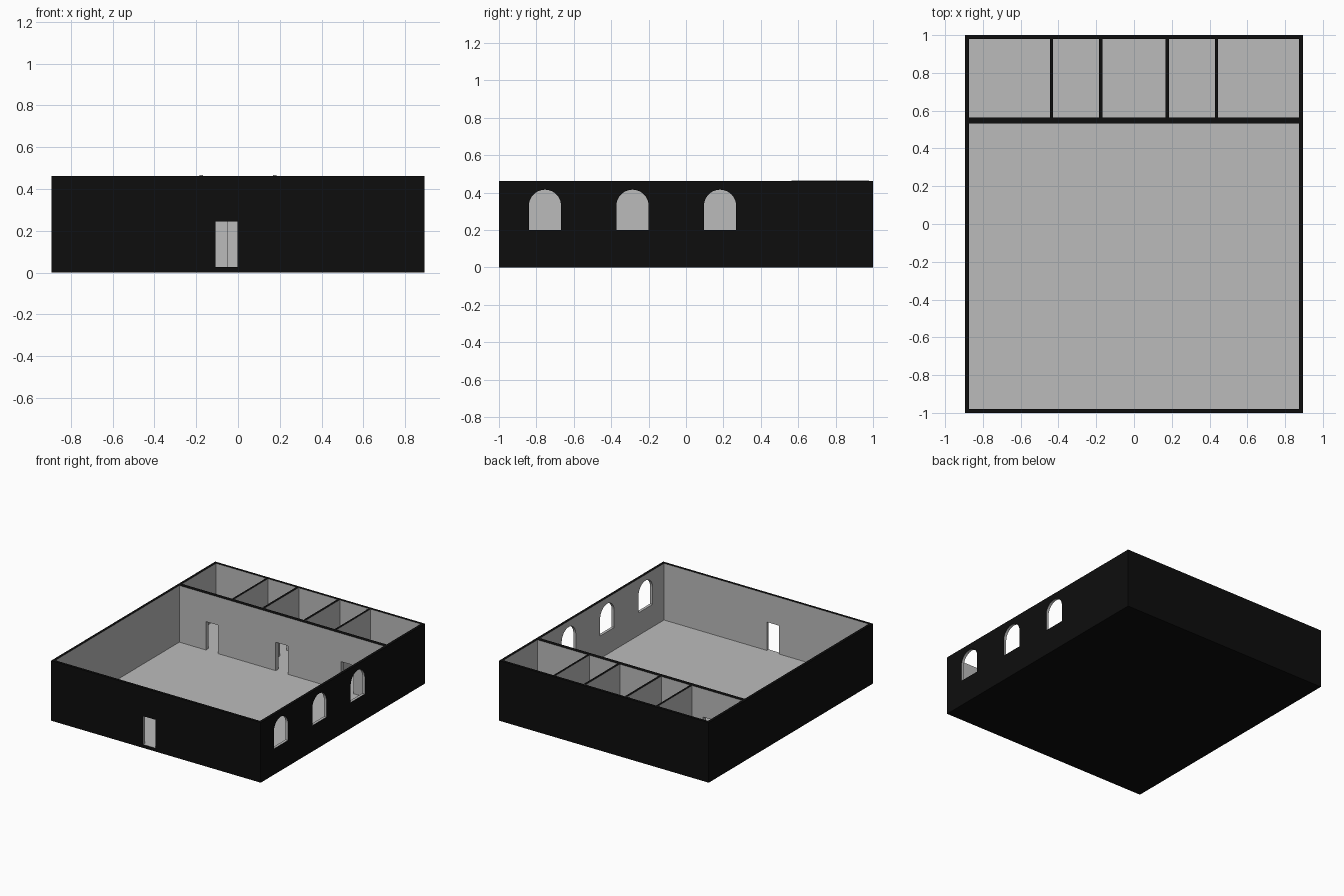
import bpy, bmesh, math

if "Cube" in bpy.data.objects:
    bpy.data.objects.remove(bpy.data.objects["Cube"])

W, H, T, FLOOR = 0.894, 0.463, 0.021, 0.026   # half width, height, wall thickness, floor level
DOOR_W, DOOR_TOP = 0.105, 0.245

black = bpy.data.materials.new("black_outside")
black.diffuse_color = (0.004, 0.004, 0.004, 1)
black.use_nodes = True
black.node_tree.nodes["Principled BSDF"].inputs["Base Color"].default_value = black.diffuse_color
grey = bpy.data.materials.new("grey_inside")
grey.diffuse_color = (0.5, 0.5, 0.5, 1)
grey.use_nodes = True
grey.node_tree.nodes["Principled BSDF"].inputs["Base Color"].default_value = grey.diffuse_color


def box(name, x0, x1, y0, y1, z0, z1):
    bm = bmesh.new()
    bmesh.ops.create_cube(bm, size=1)
    for v in bm.verts:
        v.co = ((x0, x1)[v.co.x > 0], (y0, y1)[v.co.y > 0], (z0, z1)[v.co.z > 0])
    return finish(bm, name)


def finish(bm, name):
    bmesh.ops.recalc_face_normals(bm, faces=bm.faces)
    me = bpy.data.meshes.new(name)
    bm.to_mesh(me)
    bm.free()
    ob = bpy.data.objects.new(name, me)
    bpy.context.collection.objects.link(ob)
    return ob


def arch_cutter(y, half, z0, spring):
    # arched prism running through the right wall
    pts = [(y - half, z0), (y + half, z0)]
    pts += [(y + half * math.cos(math.pi * i / 20), spring + half * math.sin(math.pi * i / 20))
            for i in range(21)]
    bm = bmesh.new()
    face = bm.faces.new([bm.verts.new((W - 0.1, a, b)) for a, b in pts])
    ext = bmesh.ops.extrude_face_region(bm, geom=[face])
    for v in ext["geom"]:
        if isinstance(v, bmesh.types.BMVert):
            v.co.x += 0.2
    return finish(bm, "window_cutter")


def door_y(x, y):
    return box("door_cutter", x - DOOR_W / 2, x + DOOR_W / 2, y - 0.06, y + 0.06, FLOOR, DOOR_TOP)


def door_x(x, y):
    return box("door_cutter", x - 0.06, x + 0.06, y - DOOR_W / 2, y + DOOR_W / 2, FLOOR, DOOR_TOP)


def carve(ob, cutters):
    for c in cutters:
        c.hide_render = True
        m = ob.modifiers.new("cut", "BOOLEAN")
        m.operation, m.solver, m.object = "DIFFERENCE", "EXACT", c
    dg = bpy.context.evaluated_depsgraph_get()
    me = bpy.data.meshes.new_from_object(ob.evaluated_get(dg))
    ob.modifiers.clear()
    ob.data = me
    for c in cutters:
        bpy.data.objects.remove(c)
    # black on the outside and wall tops, grey inside
    me.materials.clear()
    me.materials.append(black)
    me.materials.append(grey)
    for p in me.polygons:
        c = p.center
        outside = abs(c.x) > W - 0.003 or abs(c.y) > 0.997 or c.z > H - 0.003 or c.z < 0.003
        p.material_index = 0 if outside else 1


# outer shell with floor, front door and three arched windows on the right
shell = box("outer_shell", -W, W, -1, 1, 0, H)
carve(shell, [box("room_cutter", -W + T, W - T, -1 + T, 1 - T, FLOOR, H + 0.2),
              door_y(-0.056, -1)]
      + [arch_cutter(y, 0.086, 0.2, 0.33) for y in (-0.754, -0.286, 0.182)])

# dividing wall with three doors
divider = box("dividing_wall", -W + T, W - T, 0.532, 0.564, FLOOR, H)
carve(divider, [door_y(x, 0.548) for x in (-0.594, 0.002, 0.56)])

# back room partitions; the middle pair has doors
for side, s in (("left", -1), ("right", 1)):
    inner = box(side + "_inner_partition", s * 0.176 - 0.009, s * 0.176 + 0.009, 0.564, 1 - T, FLOOR, H + 0.003)
    carve(inner, [door_x(s * 0.176, 0.8)])
    outer = box(side + "_outer_partition", s * 0.438 - 0.008, s * 0.438 + 0.008, 0.564, 1 - T, FLOOR, H)
    carve(outer, [])
